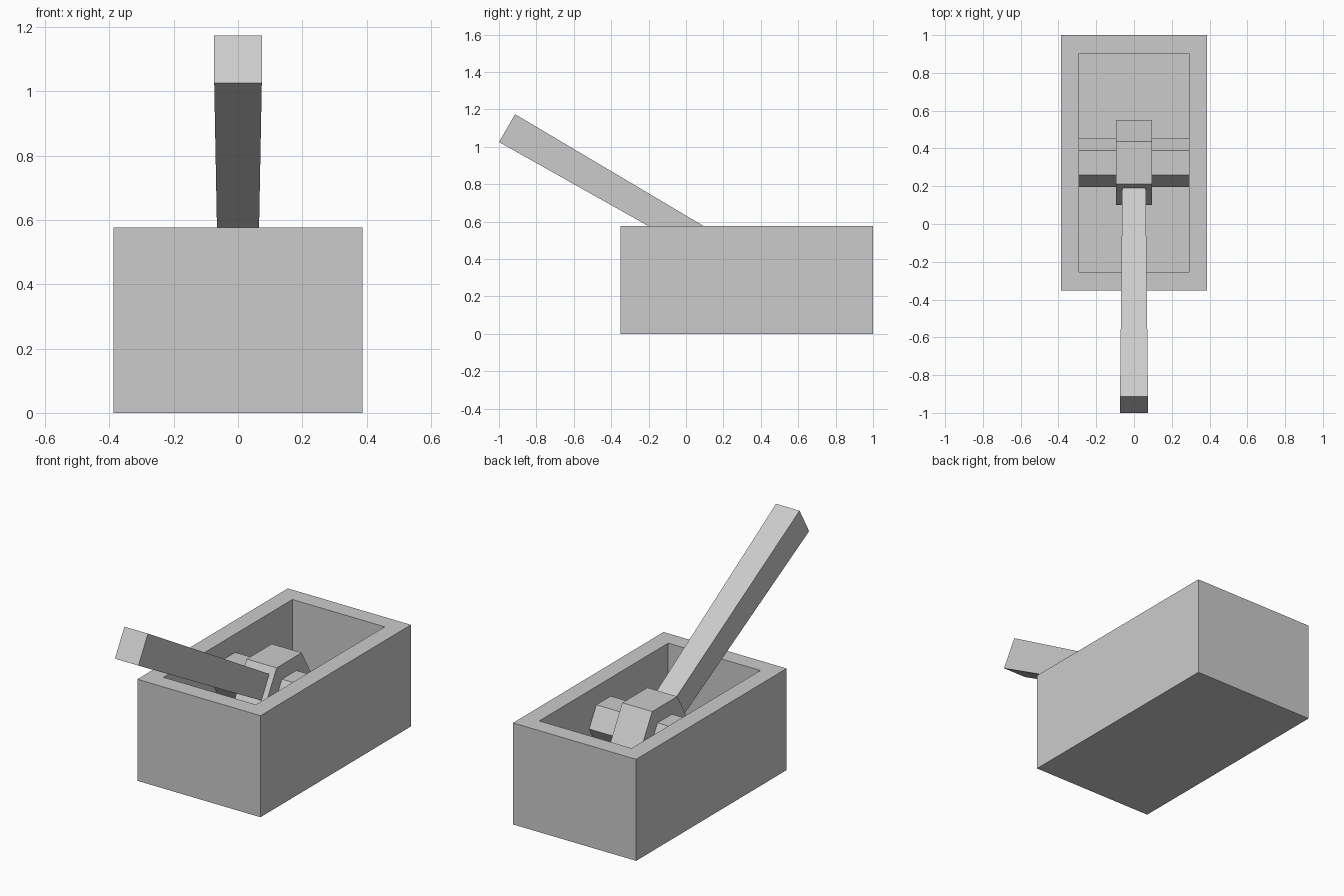
import bpy, bmesh
from math import radians, cos, sin
from mathutils import Matrix, Vector

if "Cube" in bpy.data.objects:
    bpy.data.objects.remove(bpy.data.objects["Cube"])

PIVOT = Vector((0, 0.325, 0.36))


def add_object(name, bm):
    bmesh.ops.recalc_face_normals(bm, faces=bm.faces)
    mesh = bpy.data.meshes.new(name)
    bm.to_mesh(mesh)
    bm.free()
    obj = bpy.data.objects.new(name, mesh)
    bpy.context.collection.objects.link(obj)
    return obj


def hex_bar(name, radius, half_width):
    # Flat-topped six-sided bar lying along x through the pivot
    bm = bmesh.new()
    pts = [(radius * cos(radians(60 * i)), radius * sin(radians(60 * i))) for i in range(6)]
    face = bm.faces.new([bm.verts.new((-half_width, y, z)) for y, z in pts])
    ext = bmesh.ops.extrude_face_region(bm, geom=[face], use_keep_orig=True)
    moved = [g for g in ext["geom"] if isinstance(g, bmesh.types.BMVert)]
    bmesh.ops.translate(bm, verts=moved, vec=(2 * half_width, 0, 0))
    obj = add_object(name, bm)
    obj.location = PIVOT
    return obj


# Housing: block with an inset top pushed down into a deep pocket
W, Y0, Y1, H, WALL, FLOOR = 0.387, -0.351, 1.0, 0.577, 0.097, 0.10
bm = bmesh.new()
bmesh.ops.create_cube(bm, size=1, matrix=Matrix.Translation((0, (Y0 + Y1) / 2, H / 2))
                      @ Matrix.Diagonal((2 * W, Y1 - Y0, H, 1)))
top = max(bm.faces, key=lambda f: f.calc_center_median().z)
bmesh.ops.inset_region(bm, faces=[top], thickness=WALL, use_even_offset=True)
ext = bmesh.ops.extrude_face_region(bm, geom=[top])
bmesh.ops.translate(bm, verts=[g for g in ext["geom"] if isinstance(g, bmesh.types.BMVert)],
                    vec=(0, 0, FLOOR - H))
if top.is_valid:
    bmesh.ops.delete(bm, geom=[top], context='FACES_ONLY')
add_object("housing", bm)

# Axle and hub share the pivot
hex_bar("axle", 0.13, W - WALL)
hex_bar("hub", 0.225, 0.094)

# Lever handle: square bar flaring toward its free end, raised 30 degrees
START, END = 0.185, 1.48
bm = bmesh.new()
bmesh.ops.create_cube(bm, size=2)
for v in bm.verts:
    outer = v.co.y < 0
    v.co.x *= 0.074 if outer else 0.062
    v.co.z *= 0.086 if outer else 0.071
    v.co.y = -END if outer else -START
handle = add_object("lever_handle", bm)
handle.location = PIVOT
handle.rotation_euler.x = radians(-30)
